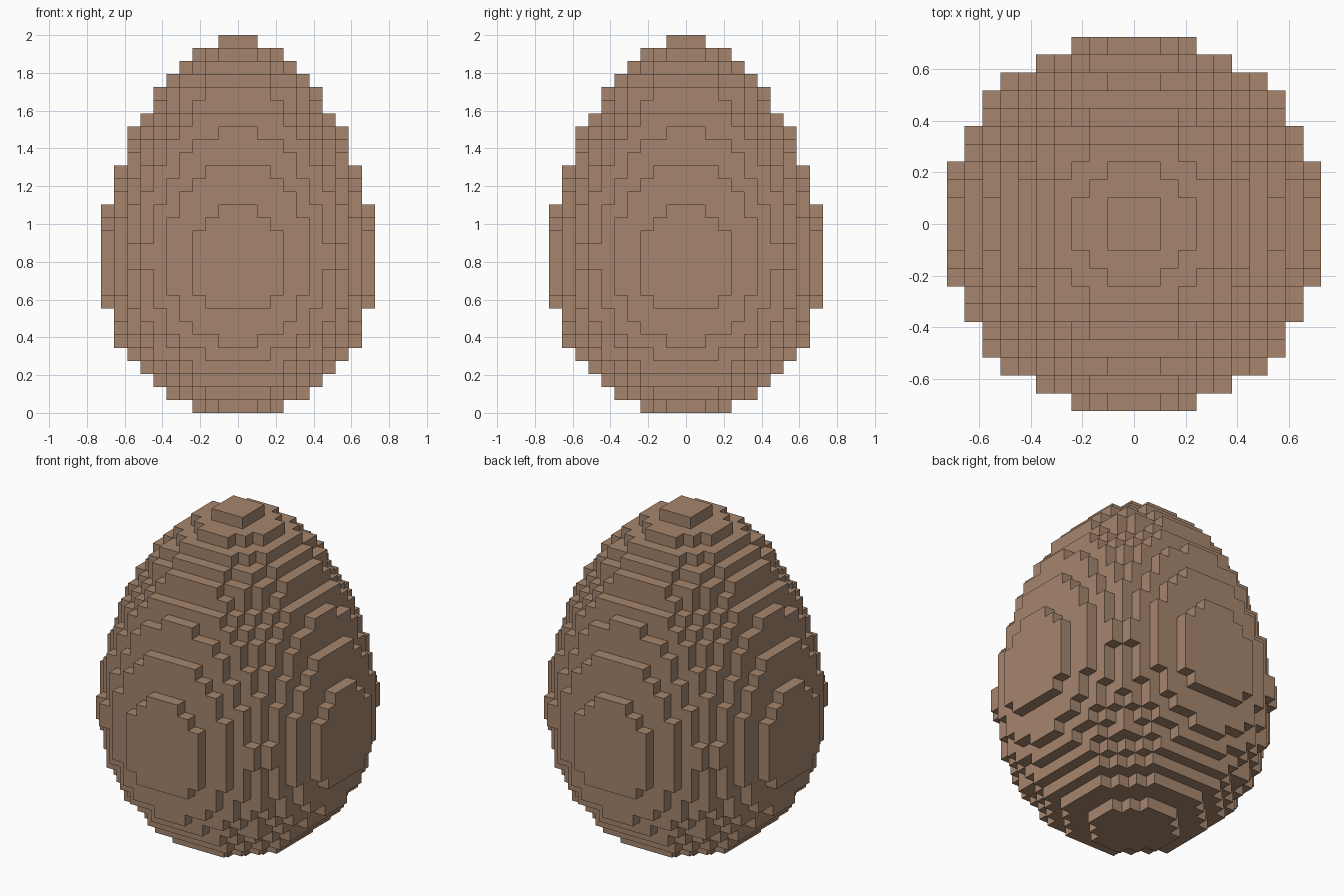
import bpy, bmesh
from mathutils import Vector

if "Cube" in bpy.data.objects:
    bpy.data.objects.remove(bpy.data.objects["Cube"])

LAYERS = 29
S = 2.0 / LAYERS   # voxel size
# squared radius of each horizontal slice, in voxels, from bottom to top
R2 = [11.5, 30, 46, 59, 72, 83, 92, 98.5, 105, 109, 111, 114, 114, 111, 107,
      102, 98.5, 93, 87.5, 80.5, 74, 65, 58.5, 48, 42, 32.5, 22, 11.5, 3]


def filled(c):
    x, y, z = c
    return 0 <= z < LAYERS and x * x + y * y <= R2[z]


# stepped egg shell: one quad for each exposed voxel side
bm = bmesh.new()
verts = {}


def vert(p):
    key = tuple(round(2 * v) for v in p)
    if key not in verts:
        verts[key] = bm.verts.new((p[0] * S, p[1] * S, p[2] * S))
    return verts[key]


for z in range(LAYERS):
    for x in range(-10, 11):
        for y in range(-10, 11):
            if not filled((x, y, z)):
                continue
            centre = Vector((x, y, z + 0.5))
            for axis in range(3):
                for sign in (-1, 1):
                    n = [0, 0, 0]
                    n[axis] = sign
                    if filled((x + n[0], y + n[1], z + n[2])):
                        continue
                    n = Vector(n)
                    u = Vector([1.0 if i == (axis + 1) % 3 else 0.0 for i in range(3)])
                    w = n.cross(u)
                    bm.faces.new([vert(centre + (n + u * a + w * b) * 0.5)
                                  for a, b in ((-1, -1), (1, -1), (1, 1), (-1, 1))])

mesh = bpy.data.meshes.new("egg")
bm.to_mesh(mesh)
bm.free()

# single brown shell colour
mat = bpy.data.materials.new("brown shell")
mat.diffuse_color = (0.38, 0.24, 0.155, 1)
mat.use_nodes = True
mat.node_tree.nodes["Principled BSDF"].inputs["Base Color"].default_value = mat.diffuse_color
mesh.materials.append(mat)
egg = bpy.data.objects.new("egg", mesh)
bpy.context.collection.objects.link(egg)
